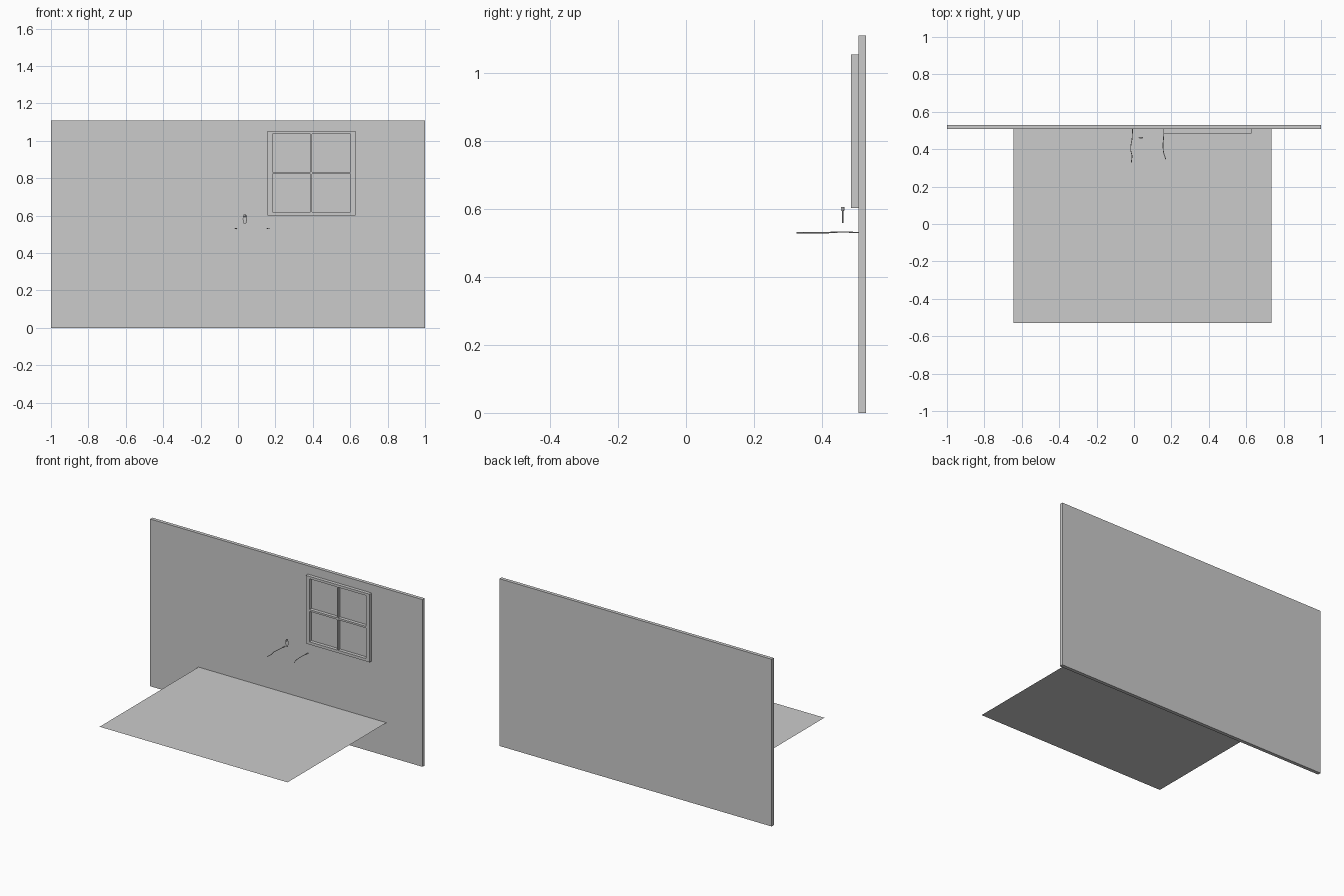
import bpy, bmesh, math
from mathutils import Vector

if "Cube" in bpy.data.objects:
    bpy.data.objects.remove(bpy.data.objects["Cube"])

grey = bpy.data.materials.new("plain_grey")
grey.diffuse_color = (0.6, 0.6, 0.6, 1)
grey.use_nodes = True
grey.node_tree.nodes["Principled BSDF"].inputs["Base Color"].default_value = grey.diffuse_color


def add(name, bm):
    bmesh.ops.recalc_face_normals(bm, faces=bm.faces)
    me = bpy.data.meshes.new(name)
    bm.to_mesh(me)
    bm.free()
    ob = bpy.data.objects.new(name, me)
    ob.data.materials.append(grey)
    bpy.context.collection.objects.link(ob)
    return ob


def box(name, lo, hi):
    bm = bmesh.new()
    bmesh.ops.create_cube(bm, size=1)
    lo, hi = Vector(lo), Vector(hi)
    for v in bm.verts:
        v.co = (lo + hi) / 2 + v.co * (hi - lo)
    return add(name, bm)


# back wall
box("wall", (-1, 0.507, 0), (1, 0.53, 1.11))

# thin shelf sheet that runs through the wall
bm = bmesh.new()
bm.faces.new([bm.verts.new((x, y, 0.222)) for x, y in
              ((-0.645, -0.53), (0.735, -0.53), (0.735, 0.53), (-0.645, 0.53))])
bm.normal_update()
sheet = add("floor_sheet", bm)
if sheet.data.polygons[0].normal.z < 0:
    sheet.data.flip_normals()

# window frame: a 5 x 5 cell grid with the four panes left open
xs = (0.158, 0.185, 0.388, 0.395, 0.602, 0.627)
zs = (0.602, 0.620, 0.822, 0.834, 1.038, 1.054)
bm = bmesh.new()
grid = [[bm.verts.new((x, 0.485, z)) for z in zs] for x in xs]
for i in range(5):
    for j in range(5):
        if not (i in (1, 3) and j in (1, 3)):
            bm.faces.new((grid[i][j], grid[i + 1][j], grid[i + 1][j + 1], grid[i][j + 1]))
ext = bmesh.ops.extrude_face_region(bm, geom=bm.faces[:], use_keep_orig=True)
for v in ext["geom"]:
    if isinstance(v, bmesh.types.BMVert):
        v.co.y = 0.508
add("window_frame", bm)


# thin wavy strands sticking out of the wall
def strand(name, pts, radius):
    cu = bpy.data.curves.new(name, "CURVE")
    cu.dimensions = "3D"
    cu.bevel_depth = radius
    cu.bevel_resolution = 1
    cu.use_fill_caps = True
    cu.resolution_u = 4
    sp = cu.splines.new("BEZIER")
    sp.bezier_points.add(len(pts) - 1)
    for bp, p in zip(sp.bezier_points, pts):
        bp.co = p
        bp.handle_left_type = bp.handle_right_type = "AUTO"
    cu.materials.append(grey)
    ob = bpy.data.objects.new(name, cu)
    bpy.context.collection.objects.link(ob)


strand("left_strand", [(-0.008, 0.51, 0.53), (-0.01, 0.46, 0.532), (-0.018, 0.40, 0.53),
                       (-0.011, 0.365, 0.53), (-0.015, 0.325, 0.53)], 0.002)
strand("right_strand", [(0.16, 0.51, 0.53), (0.158, 0.46, 0.532), (0.155, 0.42, 0.53),
                        (0.159, 0.38, 0.53), (0.17, 0.345, 0.53)], 0.002)

# small hanging pull: flattened six-sided lathe (z, half width, half depth)
rings = [(0.558, 0.006, 0.003), (0.580, 0.012, 0.003), (0.594, 0.011, 0.003),
         (0.596, 0.010, 0.006), (0.606, 0.006, 0.006)]
bm = bmesh.new()
loops = [[bm.verts.new((0.037 + rx * math.cos(math.tau * k / 6),
                        0.461 + ry * math.sin(math.tau * k / 6), z)) for k in range(6)]
         for z, rx, ry in rings]
for a, b in zip(loops, loops[1:]):
    for k in range(6):
        n = (k + 1) % 6
        bm.faces.new((a[k], a[n], b[n], b[k]))
bm.faces.new(loops[0])
bm.faces.new(loops[-1])
add("hanging_pull", bm)
